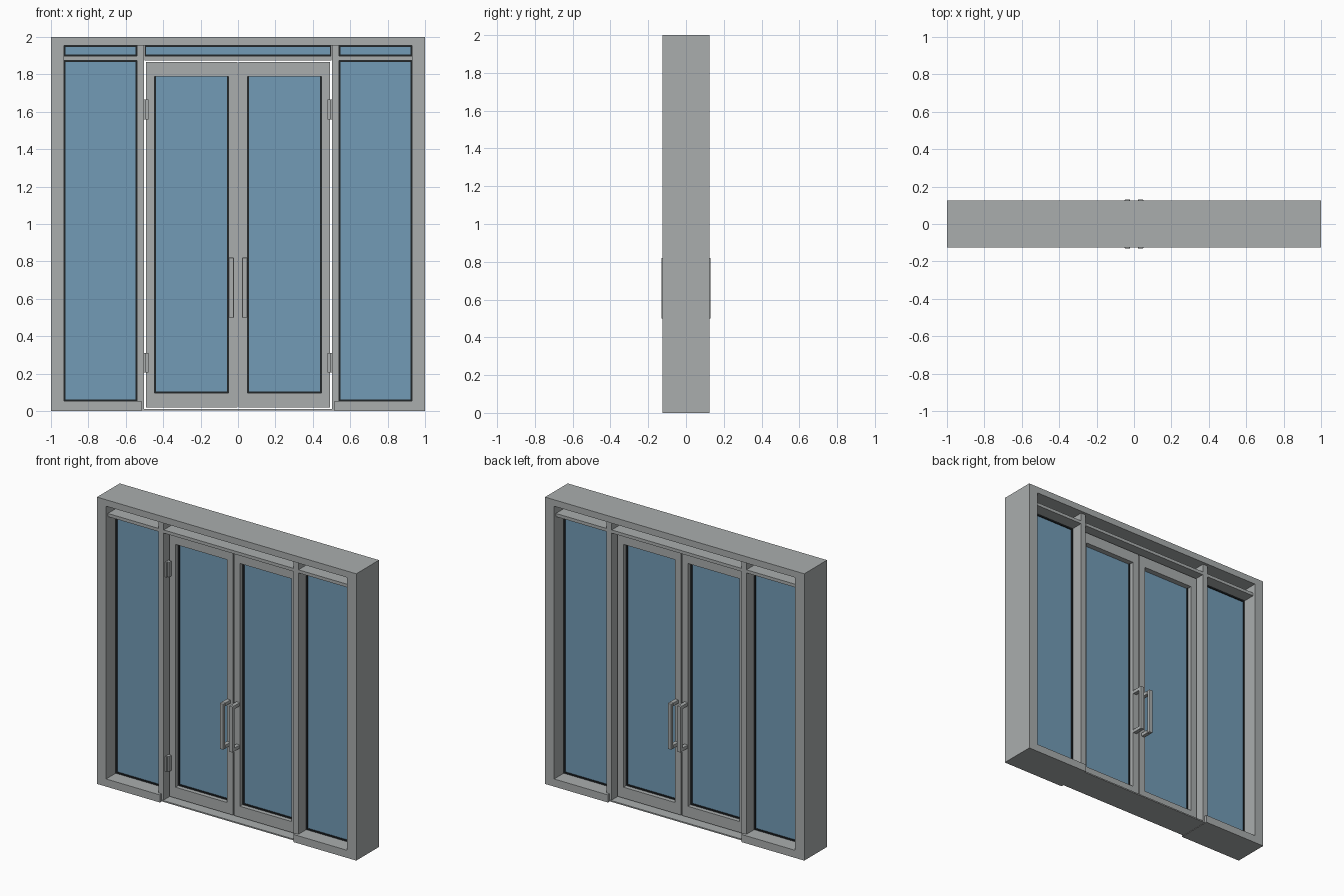
import bpy, bmesh
from mathutils import Matrix

cube = bpy.data.objects.get("Cube")
if cube:
    bpy.data.objects.remove(cube, do_unlink=True)


def material(name, rgb):
    m = bpy.data.materials.new(name)
    m.use_nodes = True
    m.diffuse_color = (*rgb, 1)
    m.node_tree.nodes["Principled BSDF"].inputs["Base Color"].default_value = (*rgb, 1)
    return m


metal = material("grey aluminium", (0.40, 0.42, 0.42))
blue = material("blue glass", (0.17, 0.33, 0.47))
black = material("black rubber", (0.015, 0.019, 0.022))


def boxes(name, mat, extents):
    """One object from boxes given as (x range, y range, z range)."""
    bm = bmesh.new()
    for ext in extents:
        size = [b - a for a, b in ext]
        mid = [(a + b) / 2 for a, b in ext]
        bmesh.ops.create_cube(bm, matrix=Matrix.Translation(mid) @ Matrix.Diagonal((*size, 1)))
    mesh = bpy.data.meshes.new(name)
    bm.to_mesh(mesh)
    bm.free()
    mesh.materials.append(mat)
    obj = bpy.data.objects.new(name, mesh)
    bpy.context.collection.objects.link(obj)
    return obj


def span(side, a, b):
    """An x range on the +x or -x side."""
    return tuple(sorted((side * a, side * b)))


def ring(name, mat, x, z, wx, wz, half):
    """Rectangular frame: stiles of width wx, rails of height wz."""
    y = (-half, half)
    inner = (x[0] + wx, x[1] - wx)
    boxes(name, mat, [((x[0], inner[0]), y, z), ((inner[1], x[1]), y, z),
                      (inner, y, (z[0], z[0] + wz)), (inner, y, (z[1] - wz, z[1]))])


def pane(name, x, z):
    """Glass pane with a dark rubber gasket round it."""
    g = 0.009
    ring(name + "_gasket", black, x, z, g, g, 0.02)
    boxes(name + "_glass", blue, [((x[0] + g, x[1] - g), (-0.012, 0.012), (z[0] + g, z[1] - g))])


DEPTH, INNER, DOOR = 0.125, 0.105, 0.05
full, inset = (-DEPTH, DEPTH), (-INNER, INNER)
TRANSOM = (1.875, 1.897)
HEAD = 1.955

# Outer frame and threshold
boxes("head", metal, [((-1, 1), full, (HEAD, 2))])
boxes("threshold", metal, [((-0.515, 0.515), (-0.11, 0.11), (0.003, 0.012))])
pane("middle_transom", (-0.5, 0.5), (TRANSOM[1], HEAD))
boxes("middle_transom_bar", metal, [((-0.5, 0.5), inset, TRANSOM)])

for side, word in ((1, "left"), (-1, "right")):
    # Fixed frame members
    boxes(word + "_jamb", metal, [(span(side, 0.93, 1), full, (0, HEAD))])
    boxes(word + "_sill", metal, [(span(side, 0.515, 0.93), full, (0, 0.053))])
    boxes(word + "_mullion", metal, [(span(side, 0.502, 0.54), inset, (0.012, HEAD))])
    boxes(word + "_transom_bar", metal, [(span(side, 0.54, 0.93), inset, TRANSOM)])
    # Fixed glazing
    pane(word + "_sidelight", span(side, 0.54, 0.93), (0.053, TRANSOM[0]))
    pane(word + "_transom", span(side, 0.54, 0.93), (TRANSOM[1], HEAD))
    # Door leaf
    ring(word + "_door", metal, span(side, 0.004, 0.493), (0.02, 1.865), 0.046, 0.076, DOOR)
    low, high = 0.096, 1.812
    ring(word + "_door_lining", metal, span(side, 0.004, 0.493), (low - 0.076, high + 0.053),
         0.046, 0.053, 0.03)
    pane(word + "_door", span(side, 0.05, 0.447), (low, high))
    boxes(word + "_door_top_fill", metal,
          [(span(side, 0.05, 0.447), (-DOOR, DOOR), (high, 1.865))])
    # Hinges on the front only
    for z, level in ((0.205, "lower"), (1.56, "upper")):
        boxes(f"{word}_{level}_hinge", metal,
              [(span(side, 0.479, 0.492), (-0.075, -DOOR), (z, z + 0.105)),
               (span(side, 0.492, 0.502), (-0.085, -DOOR), (z, z + 0.105))])
    # Pull handles on both faces
    for face, where in ((-1, "front"), (1, "back")):
        grip = span(face, 0.108, 0.131)
        arm = span(face, DOOR, 0.108)
        x = span(side, 0.022, 0.05)
        handle = boxes(f"{word}_{where}_handle", metal,
                       [(x, grip, (0.5, 0.82)),
                        (x, arm, (0.5, 0.525)), (x, arm, (0.795, 0.82))])
        bevel = handle.modifiers.new("soft_edges", "BEVEL")
        bevel.width = 0.003
        bevel.segments = 2
